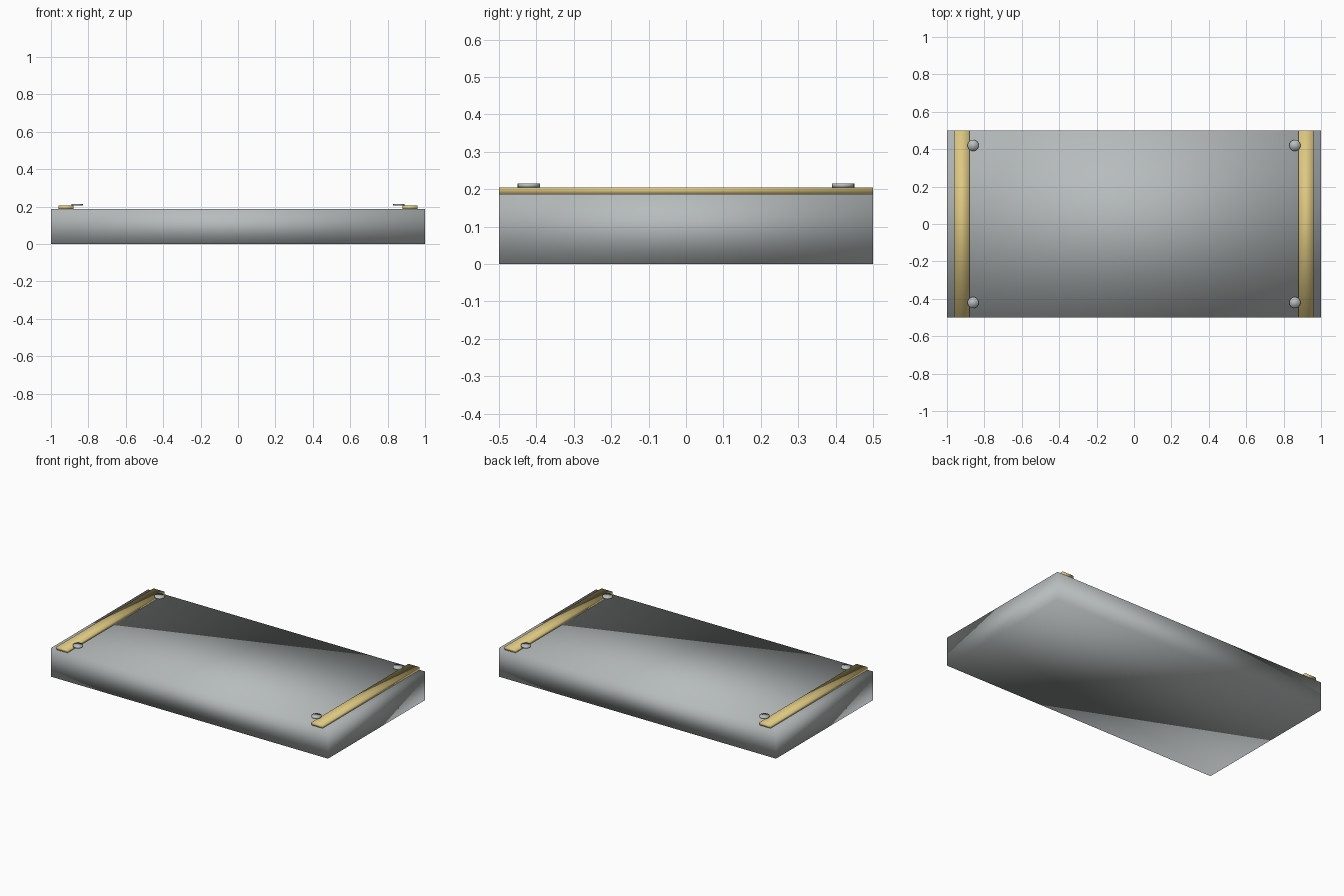
import bpy

cube = bpy.data.objects.get("Cube")
if cube:
    bpy.data.objects.remove(cube, do_unlink=True)


def material(name, rgb):
    mat = bpy.data.materials.new(name)
    mat.use_nodes = True
    mat.diffuse_color = (*rgb, 1)
    mat.node_tree.nodes["Principled BSDF"].inputs["Base Color"].default_value = (*rgb, 1)
    return mat


steel = material("steel grey", (0.47, 0.50, 0.50))
brass = material("pale brass", (0.72, 0.57, 0.22))


def finish(name, mat):
    # Fully smooth shading gives the soft gradients across the flat faces
    obj = bpy.context.object
    obj.name = name
    bpy.ops.object.transform_apply(location=False, rotation=False, scale=True)
    obj.data.materials.append(mat)
    bpy.ops.object.shade_smooth()


def box(name, centre, size, mat):
    bpy.ops.mesh.primitive_cube_add(size=1, location=centre)
    bpy.context.object.scale = size
    finish(name, mat)


SLAB_TOP = 0.187
STRIP_TOP = 0.205
STUD_TOP = 0.215

# Main slab
box("slab", (0, 0, SLAB_TOP / 2), (2, 1, SLAB_TOP), steel)

for side, sx in (("left", 1), ("right", -1)):
    # Trim strip running front to back near each end
    box(side + "_strip", (sx * 0.92, 0, (SLAB_TOP + STRIP_TOP) / 2),
        (0.08, 1, STRIP_TOP - SLAB_TOP), brass)
    # Round studs overlapping the inner edge of the strip
    for end, sy in (("front", -1), ("back", 1)):
        bpy.ops.mesh.primitive_cylinder_add(
            vertices=24, radius=0.03, depth=STUD_TOP - STRIP_TOP,
            location=(sx * 0.86, sy * 0.42, (STRIP_TOP + STUD_TOP) / 2))
        finish(f"{end}_{side}_stud", steel)
